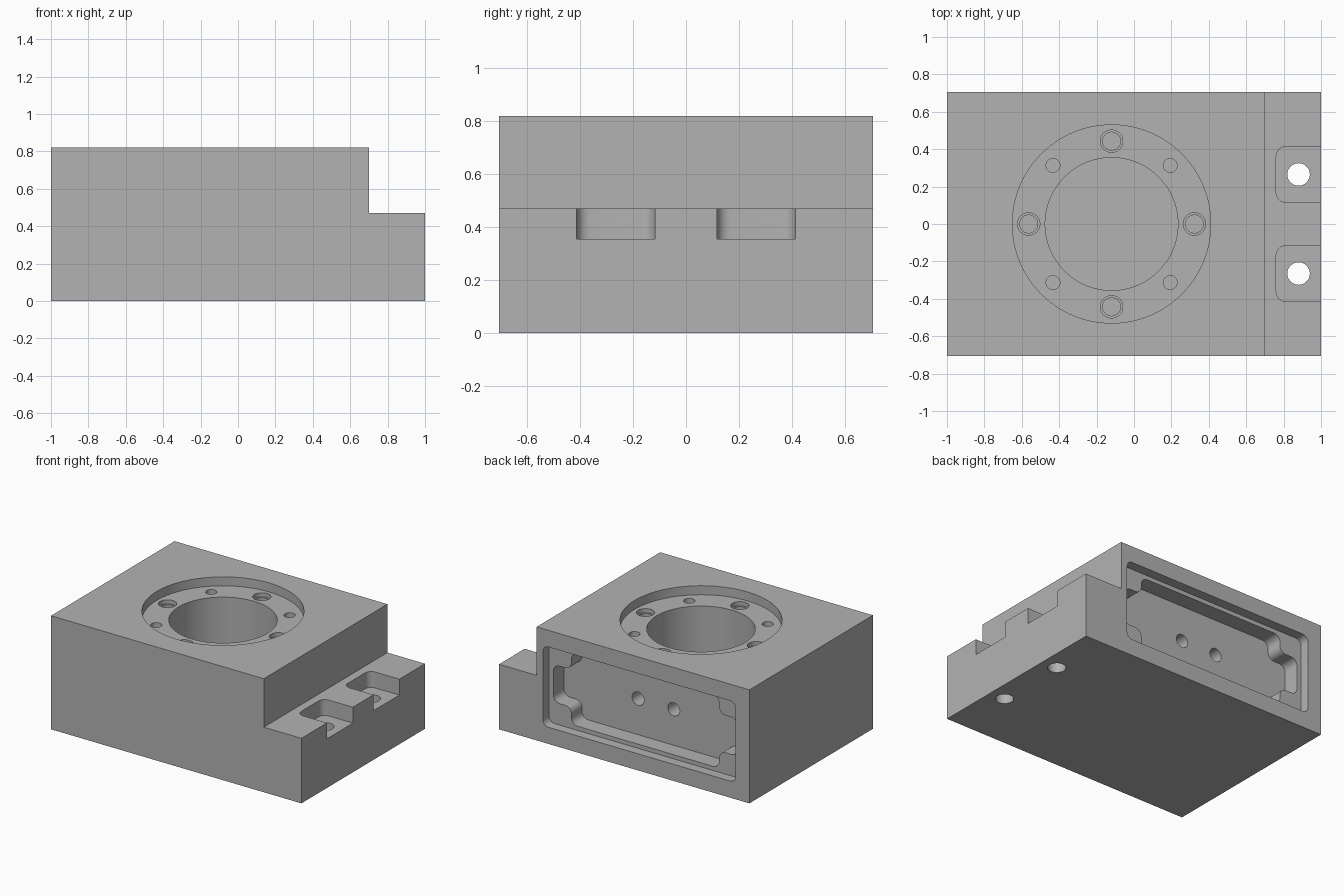
import bpy, bmesh, math
from mathutils import Vector

if "Cube" in bpy.data.objects:
    bpy.data.objects.remove(bpy.data.objects["Cube"])

W, D, H = 1.0, 0.705, 0.82      # half width, half depth, height
CX = -0.12                      # centre of the bore and rear pocket
MZ = H / 2

metal = bpy.data.materials.new("grey_metal")
metal.diffuse_color = (0.45, 0.45, 0.45, 1)
metal.use_nodes = True
metal.node_tree.nodes["Principled BSDF"].inputs["Base Color"].default_value = metal.diffuse_color


def fillet(points, radius, steps=6):
    """Round every corner of a 2D outline."""
    out = []
    n = len(points)
    for i in range(n):
        p = Vector(points[i])
        a = (Vector(points[i - 1]) - p).normalized() * radius
        b = (Vector(points[(i + 1) % n]) - p).normalized() * radius
        for k in range(steps + 1):
            t = math.pi / 2 * k / steps
            out.append(p + a * (1 - math.sin(t)) + b * (1 - math.cos(t)))
    return out


def circle(x, y, r, n=48):
    return [Vector((x + r * math.cos(2 * math.pi * i / n),
                    y + r * math.sin(2 * math.pi * i / n))) for i in range(n)]


def rect(x0, x1, y0, y1):
    return [(x0, y0), (x1, y0), (x1, y1), (x0, y1)]


def prism(name, outline, lo, hi, axis="z"):
    """Extrude a 2D outline along z (outline xy) or y (outline xz)."""
    bm = bmesh.new()
    place = (lambda p, h: (p[0], p[1], h)) if axis == "z" else (lambda p, h: (p[0], h, p[1]))
    face = bm.faces.new([bm.verts.new(place(p, lo)) for p in outline])
    moved = bmesh.ops.extrude_face_region(bm, geom=[face])["geom"]
    shift = Vector(place((0, 0), hi - lo))
    bmesh.ops.translate(bm, vec=shift, verts=[v for v in moved if isinstance(v, bmesh.types.BMVert)])
    bmesh.ops.recalc_face_normals(bm, faces=bm.faces)
    mesh = bpy.data.meshes.new(name)
    bm.to_mesh(mesh)
    bm.free()
    ob = bpy.data.objects.new(name, mesh)
    bpy.context.collection.objects.link(ob)
    mesh.materials.append(metal)
    return ob


# Stepped body
body = prism("housing_body", [(-W, 0), (W, 0), (W, 0.47), (0.7, 0.47), (0.7, H), (-W, H)], -D, D, "y")
cutters = []


def cut(name, *args):
    cutters.append(prism(name, *args))


# Round seat and main bore
LEDGE = H - 0.065
cut("seat_cutter", circle(CX, 0, 0.53, 96), LEDGE, H + 0.1)
cut("bore_cutter", circle(CX, 0, 0.355, 96), 0.15, H + 0.05)

# Ring of stepped holes and small diagonal holes
for i in range(4):
    a = i * math.pi / 2
    x, y = CX + 0.443 * math.cos(a), 0.443 * math.sin(a)
    cut("counterbore_cutter", circle(x, y, 0.06, 32), LEDGE - 0.03, H + 0.02)
    cut("bolt_hole_cutter", circle(x, y, 0.048, 32), LEDGE - 0.22, H + 0.03)
    a += math.pi / 4
    x, y = CX + 0.443 * math.cos(a), 0.443 * math.sin(a)
    cut("pin_hole_cutter", circle(x, y, 0.037, 32), LEDGE - 0.18, H + 0.04)

# Open slots and through holes in the low step
for s in (-1, 1):
    cut("slot_cutter", fillet(rect(0.76, 1.2, s * 0.265 - 0.148, s * 0.265 + 0.148), 0.05), 0.355, 0.6)
    cut("mount_hole_cutter", circle(0.88, s * 0.265, 0.06), -0.1, 0.55)

# Rear pocket: shallow recess, then a cross-shaped deeper recess
cut("recess_cutter", fillet(rect(CX - 0.77, CX + 0.77, 0.12, 0.70), 0.045), D - 0.07, D + 0.1, "y")
xi, xo, zi, zo = 0.59, 0.735, 0.135, 0.26
cross = [(-xo, -zi), (-xi, -zi), (-xi, -zo), (xi, -zo), (xi, -zi), (xo, -zi),
         (xo, zi), (xi, zi), (xi, zo), (-xi, zo), (-xi, zi), (-xo, zi)]
cut("cross_cutter", fillet([(CX + x, MZ + z) for x, z in cross], 0.05), D - 0.19, D + 0.05, "y")
for s in (-1, 1):
    cut("pocket_hole_cutter", circle(CX + s * 0.143, MZ, 0.048, 32), D - 0.31, D + 0.02, "y")

# Apply the cuts
bpy.context.view_layer.objects.active = body
body.select_set(True)
for c in cutters:
    mod = body.modifiers.new(c.name, "BOOLEAN")
    mod.operation, mod.solver, mod.object = "DIFFERENCE", "EXACT", c
    bpy.ops.object.modifier_apply(modifier=mod.name)
    bpy.data.objects.remove(c)

bpy.ops.object.shade_smooth_by_angle(angle=math.radians(30))
